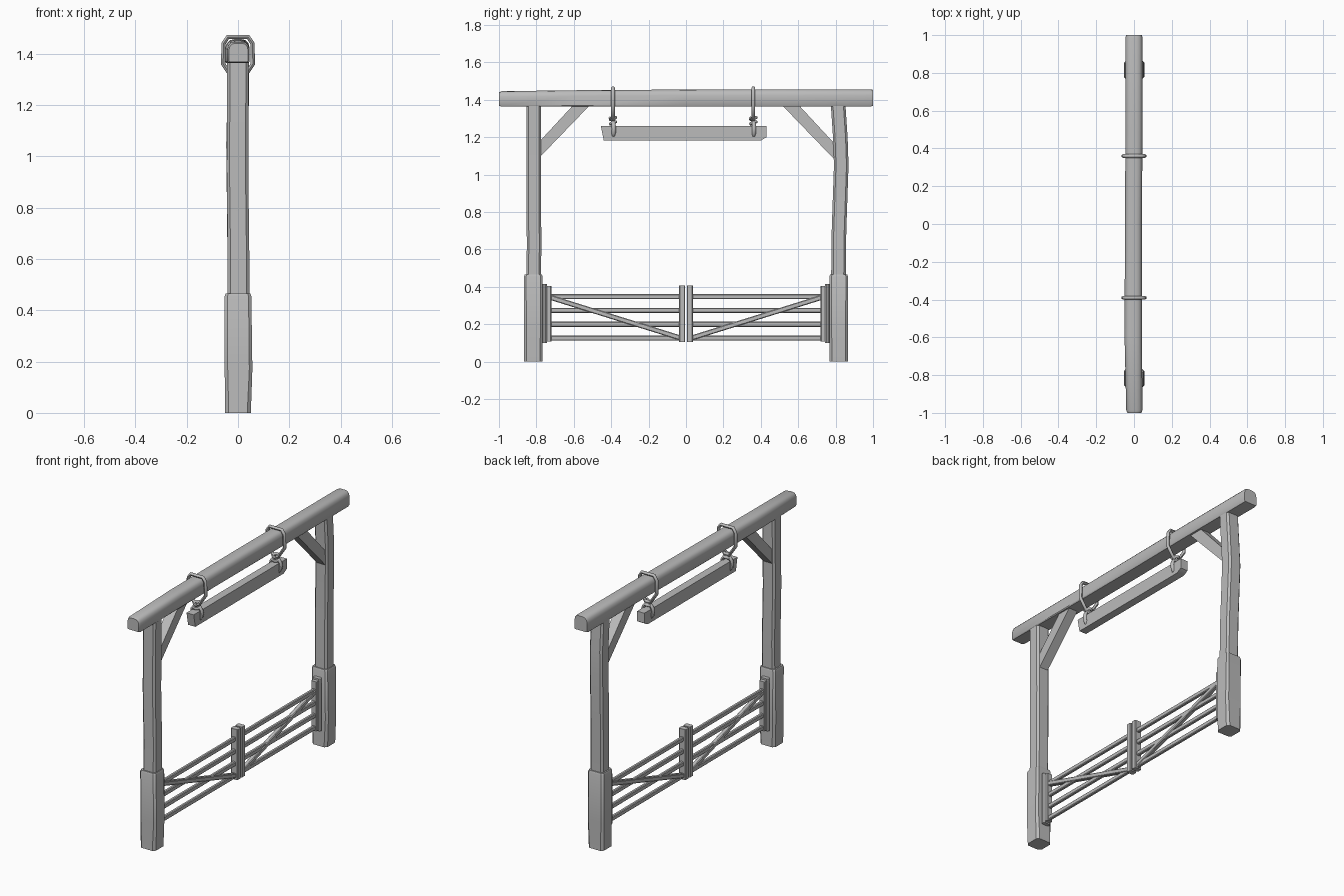
import bpy, bmesh, math
from mathutils import Vector

if "Cube" in bpy.data.objects:
    bpy.data.objects.remove(bpy.data.objects["Cube"])

GREY = (0.5, 0.5, 0.5, 1)
wood = bpy.data.materials.new("plain grey")
wood.use_nodes = True
wood.diffuse_color = GREY
wood.node_tree.nodes["Principled BSDF"].inputs["Base Color"].default_value = GREY
X, Y, Z = Vector((1, 0, 0)), Vector((0, 1, 0)), Vector((0, 0, 1))


def finish(obj, angle=35):
    obj.data.materials.append(wood)
    bpy.ops.object.select_all(action='DESELECT')
    obj.select_set(True)
    bpy.context.view_layer.objects.active = obj
    bpy.ops.object.shade_smooth_by_angle(angle=math.radians(angle))
    return obj


def loft(name, rings, angle=35):
    """Skin a list of equal-length point rings and cap both ends."""
    bm = bmesh.new()
    loops = [[bm.verts.new(p) for p in r] for r in rings]
    n = len(loops[0])
    for a, b in zip(loops, loops[1:]):
        for i in range(n):
            j = (i + 1) % n
            bm.faces.new((a[i], a[j], b[j], b[i]))
    bm.faces.new(loops[0])
    bm.faces.new(loops[-1])
    bmesh.ops.recalc_face_normals(bm, faces=bm.faces)
    mesh = bpy.data.meshes.new(name)
    bm.to_mesh(mesh)
    bm.free()
    obj = bpy.data.objects.new(name, mesh)
    bpy.context.collection.objects.link(obj)
    return finish(obj, angle)


def octagon(c, u, v, hu, hv, cut):
    """Rectangle with cut corners in the plane of u and v."""
    pts = [(hu, hv - cut), (hu - cut, hv), (cut - hu, hv), (-hu, hv - cut),
           (-hu, cut - hv), (cut - hu, -hv), (hu - cut, -hv), (hu, cut - hv)]
    return [Vector(c) + u * a + v * b for a, b in pts]


def bar(name, a, b, width, depth, cut=0.004):
    """Straight timber in the YZ plane, with depth measured along X."""
    a, b = Vector(a), Vector(b)
    side = (b - a).normalized().cross(X)
    return loft(name, [octagon(p, X, side, depth / 2, width / 2, cut) for p in (a, b)])


def rope(name, pts, radius, cyclic=False):
    curve = bpy.data.curves.new(name, 'CURVE')
    curve.dimensions = '3D'
    curve.bevel_depth = radius
    curve.bevel_resolution = 1
    curve.use_fill_caps = True
    s = curve.splines.new('POLY')
    s.points.add(len(pts) - 1)
    for p, co in zip(s.points, pts):
        p.co = (*co, 1)
    s.use_cyclic_u = cyclic
    obj = bpy.data.objects.new(name, curve)
    bpy.context.collection.objects.link(obj)
    bpy.ops.object.select_all(action='DESELECT')
    obj.select_set(True)
    bpy.context.view_layer.objects.active = obj
    bpy.ops.object.convert(target='MESH')
    return finish(bpy.context.object, 60)


# Posts: slightly crooked uprights in thicker sleeves
uprights = {
    -1: [(0.44, 0.815, 0.002), (0.62, 0.812, 0.002), (0.95, 0.815, -0.002), (1.38, 0.813, 0)],
    1: [(0.44, 0.815, 0.002), (0.7, 0.818, 0), (1.05, 0.83, -0.004), (1.2, 0.825, 0), (1.38, 0.813, 0)],
}
for s, name in ((-1, "front"), (1, "back")):
    loft(name + "_post", [octagon((x, s * y, z), X, Y, 0.042, 0.039, 0.011)
                          for z, y, x in uprights[s]])
    loft(name + "_post_base", [octagon((x, s * 0.816, z), X, Y, h, w, c) for z, x, h, w, c in (
        (0, 0, 0.05, 0.05, 0.014), (0.17, 0.002, 0.054, 0.049, 0.012),
        (0.455, 0, 0.052, 0.05, 0.011), (0.465, 0, 0.048, 0.046, 0.011))])

    # Corner brace with ends cut flush to post and beam
    corners = ((0.79, 1.085), (0.79, 1.17), (0.6, 1.375), (0.51, 1.375))
    loft(name + "_brace", [[Vector((x, s * y, z)) for y, z in corners] for x in (-0.029, 0.029)])

    # Gate leaf: hinge plate, two stiles, four rails, one diagonal
    bar(name + "_hinge_plate", (0, s * 0.755, 0.10), (0, s * 0.755, 0.415), 0.024, 0.05, 0.008)
    bar(name + "_hinge_stile", (0, s * 0.733, 0.108), (0, s * 0.733, 0.405), 0.026, 0.036)
    bar(name + "_meeting_stile", (0, s * 0.021, 0.105), (0, s * 0.021, 0.408), 0.032, 0.044)
    for i in range(4):
        z = 0.126 + 0.074 * i
        bar(f"{name}_rail_{i + 1}", (0, s * 0.73, z), (0, s * 0.025, z), 0.027, 0.02)
    bar(name + "_diagonal", (0, s * 0.73, 0.345), (0, s * 0.03, 0.127), 0.026, 0.027)

# Beam: flat underside, rounded top, softened ends
profile = [(-0.9, -1), (0.9, -1), (1, -0.88), (1, 0.3), (0.9, 0.68), (0.66, 0.92), (0.3, 1),
           (-0.3, 1), (-0.66, 0.92), (-0.9, 0.68), (-1, 0.3), (-1, -0.88)]
stations = [(-1, 0.002, 1.404, 0.037, 0.036), (-0.985, 0.002, 1.405, 0.043, 0.041),
            (-0.6, -0.004, 1.407, 0.046, 0.044), (0, -0.003, 1.409, 0.045, 0.046),
            (0.5, 0, 1.41, 0.045, 0.046), (0.985, 0, 1.41, 0.045, 0.046),
            (1, 0, 1.41, 0.042, 0.043)]
loft("top_beam", [[Vector((x + a * w, y, z + b * h)) for a, b in profile]
                  for y, x, z, w, h in stations], 40)

# Hanging board with a slanted front end and a clipped back corner
outline = [(-0.455, 1.26), (-0.44, 1.182), (0.4, 1.182), (0.43, 1.2), (0.43, 1.26)]
loft("hanging_board", [[Vector((x, y, z)) for y, z in outline] for x in (-0.024, 0.024)])

# Ropes: sling over the beam, knot, and loop through the board
half = [(0.012, 1.29), (0.058, 1.36), (0.056, 1.44), (0.04, 1.464)]
for y, name in ((-0.39, "front"), (0.36, "back")):
    sling = [(x, y, z) for x, z in half] + [(-x, y, z) for x, z in reversed(half)]
    rope(name + "_sling", sling, 0.01, True)
    loop = [(0.03 * math.cos(t), y + 0.004 * math.cos(t), 1.243 + 0.042 * math.sin(t))
            for t in (i * math.tau / 12 for i in range(12))]
    rope(name + "_board_loop", loop, 0.011, True)
    for k, z in enumerate((1.277, 1.3)):
        ring = [(0.016 * math.cos(t), y + 0.014 * math.sin(t), z + 0.005 * math.sin(t))
                for t in (i * math.tau / 8 for i in range(8))]
        rope(f"{name}_knot_{k + 1}", ring, 0.009, True)
    rope(name + "_rope_tail", [(0, y, 1.285), (0.02, y - 0.018, 1.305)], 0.007)
